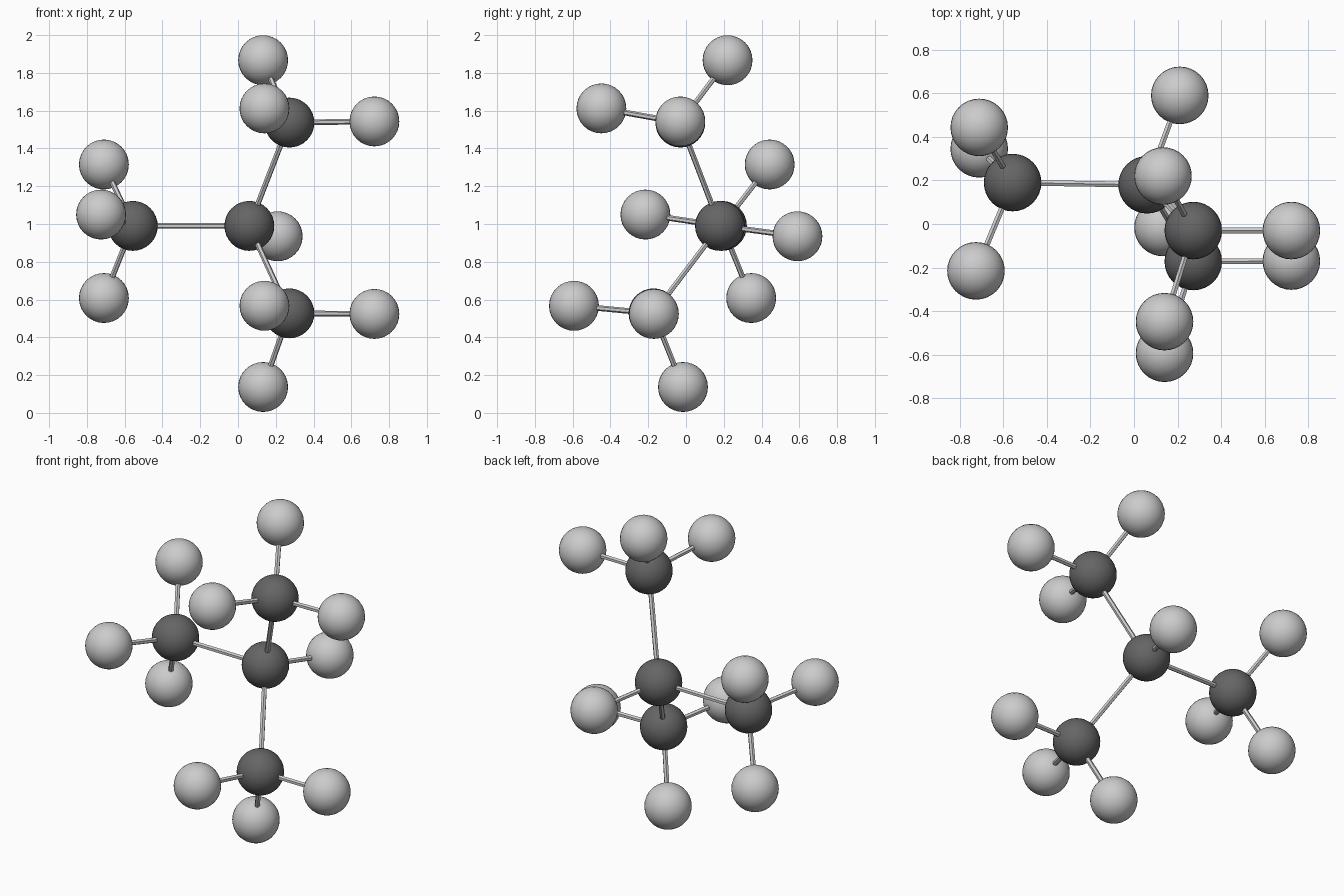
import bpy
from mathutils import Vector

default = bpy.data.objects.get("Cube")
if default:
    bpy.data.objects.remove(default, do_unlink=True)


def make_material(name, value):
    mat = bpy.data.materials.new(name)
    mat.use_nodes = True
    colour = (value, value, value, 1)
    mat.diffuse_color = colour
    mat.node_tree.nodes["Principled BSDF"].inputs["Base Color"].default_value = colour
    return mat


dark_grey = make_material("dark grey", 0.13)
light_grey = make_material("light grey", 0.6)

BALL_RADIUS = 0.132
ROD_RADIUS = 0.015


def ball(name, centre, mat):
    bpy.ops.mesh.primitive_uv_sphere_add(segments=32, ring_count=16,
                                         radius=BALL_RADIUS, location=centre)
    obj = bpy.context.object
    obj.name = name
    obj.data.materials.append(mat)
    bpy.ops.object.shade_smooth()


def rod(name, start, end):
    start, end = Vector(start), Vector(end)
    span = end - start
    bpy.ops.mesh.primitive_cylinder_add(vertices=6, radius=ROD_RADIUS,
                                        depth=span.length,
                                        location=(start + end) / 2)
    obj = bpy.context.object
    obj.name = name
    obj.rotation_euler = span.to_track_quat("Z", "Y").to_euler()
    obj.data.materials.append(light_grey)


# Central dark ball and its single light ball at the back
hub = (0.06, 0.18, 0.99)
ball("central_ball", hub, dark_grey)
back = (0.21, 0.59, 0.935)
ball("back_light_ball", back, light_grey)
rod("back_rod", hub, back)

# Three arms: a dark ball carrying three light balls each
arms = {
    "right": ((-0.557, 0.19, 0.99),
              [(-0.71, 0.443, 1.315), (-0.725, -0.215, 1.05), (-0.71, 0.345, 0.608)]),
    "upper": ((0.272, -0.03, 1.537),
              [(0.133, 0.22, 1.867), (0.14, -0.448, 1.612), (0.722, -0.03, 1.543)]),
    "lower": ((0.272, -0.172, 0.527),
              [(0.14, -0.593, 0.567), (0.722, -0.17, 0.524), (0.133, -0.016, 0.137)]),
}
for side, (joint, tips) in arms.items():
    ball(side + "_dark_ball", joint, dark_grey)
    rod(side + "_arm_rod", hub, joint)
    for i, tip in enumerate(tips, 1):
        ball(f"{side}_light_ball_{i}", tip, light_grey)
        rod(f"{side}_tip_rod_{i}", joint, tip)
